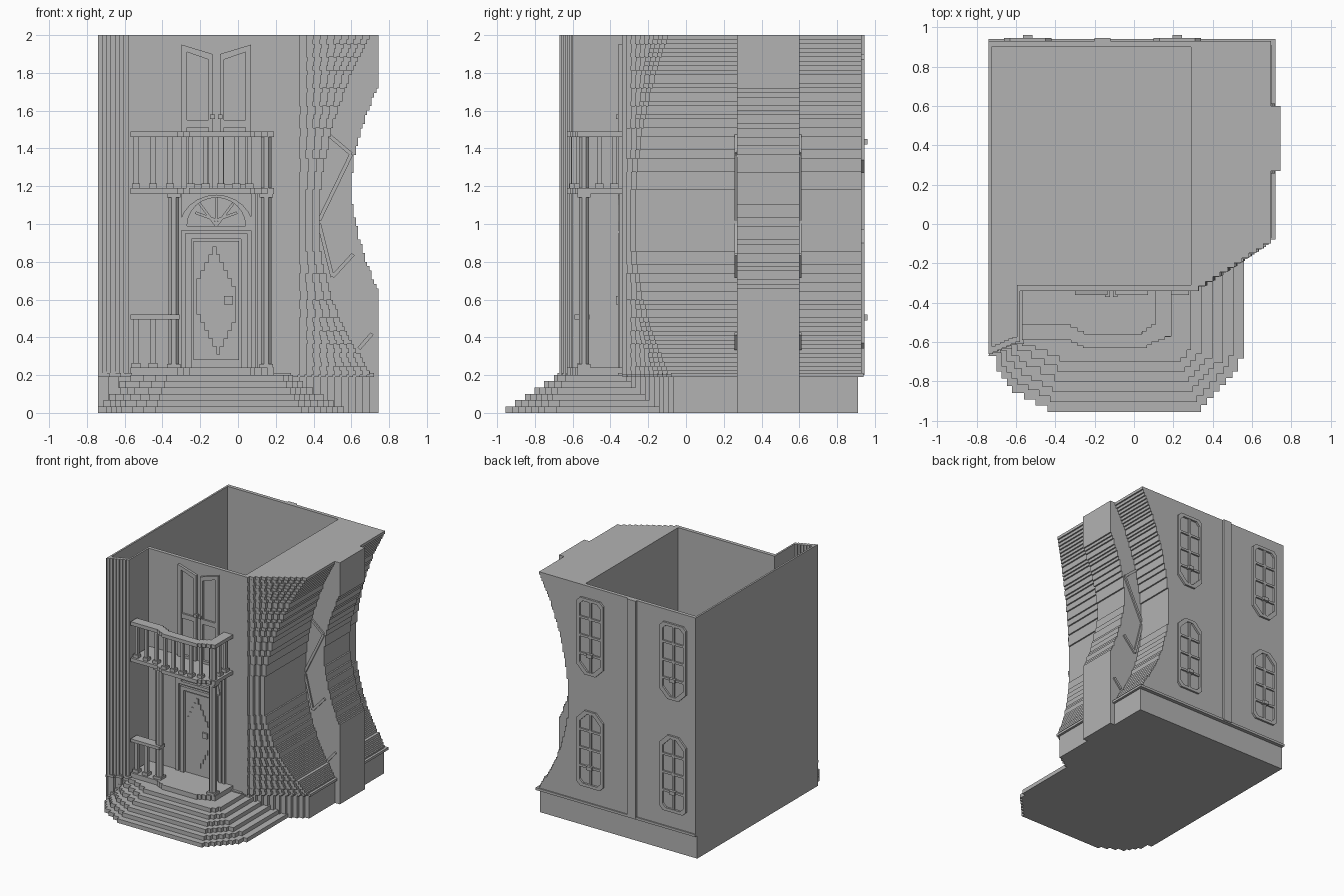
import bpy, math

cube = bpy.data.objects.get("Cube")
if cube:
    bpy.data.objects.remove(cube, do_unlink=True)

stone = bpy.data.materials.new("grey_stone")
stone.use_nodes = True
GREY = (0.45, 0.45, 0.45, 1)
stone.diffuse_color = GREY
stone.node_tree.nodes["Principled BSDF"].inputs["Base Color"].default_value = GREY


def make(name, verts, faces):
    me = bpy.data.meshes.new(name)
    me.from_pydata(verts, [], faces)
    me.materials.append(stone)
    ob = bpy.data.objects.new(name, me)
    bpy.context.collection.objects.link(ob)
    return ob


def stair(pts, s=0.024):
    """Turn sloped segments into small axis-aligned steps."""
    out = [pts[0]]
    for (x0, y0), (x1, y1) in zip(pts, pts[1:]):
        dx, dy = x1 - x0, y1 - y0
        n = max(1, round(min(abs(dx), abs(dy)) / s))
        for i in range(n):
            x, y = x0 + dx * (i + 1) / n, y0 + dy * (i + 1) / n
            if abs(dx) > 1e-5 and abs(dy) > 1e-5:
                out.append((x, out[-1][1]))
            out.append((x, y))
    return out


def prism(name, pts, a, b, axis="z"):
    """Extrude an outline: xy outline along z, or xz outline along y."""
    area = sum(p[0] * q[1] - q[0] * p[1] for p, q in zip(pts, pts[1:] + pts[:1]))
    if (area < 0) == (axis == "z"):
        pts = pts[::-1]
    n = len(pts)
    put = (lambda p, h: (p[0], p[1], h)) if axis == "z" else (lambda p, h: (p[0], h, p[1]))
    verts = [put(p, a) for p in pts] + [put(p, b) for p in pts]
    faces = [list(range(n))[::-1], list(range(n, 2 * n))]
    faces += [[i, (i + 1) % n, n + (i + 1) % n, n + i] for i in range(n)]
    return make(name, verts, faces)


def box(name, x0, x1, y0, y1, z0, z1):
    return prism(name, [(x0, y0), (x1, y0), (x1, y1), (x0, y1)], z0, z1)


def ring(name, outer, inner, y0, y1):
    """Frame in the xz plane between two outlines of equal length."""
    n = len(outer)
    verts = [(x, y, z) for y in (y0, y1) for loop in (outer, inner) for x, z in loop]
    faces = []
    for i in range(n):
        j = (i + 1) % n
        faces += [[i, j, n + j, n + i], [2 * n + j, 2 * n + i, 3 * n + i, 3 * n + j],
                  [j, i, 2 * n + i, 2 * n + j], [n + i, n + j, 3 * n + j, 3 * n + i]]
    return make(name, verts, faces)


def rect(x0, x1, z0, z1):
    return [(x0, z0), (x1, z0), (x1, z1), (x0, z1)]


def bar(name, p, q, w, y0, y1):
    """Straight strip of width w between two xz points."""
    l = math.dist(p, q)
    nx, nz = (p[1] - q[1]) / l * w / 2, (q[0] - p[0]) / l * w / 2
    return prism(name, [(p[0] - nx, p[1] - nz), (q[0] - nx, q[1] - nz),
                        (q[0] + nx, q[1] + nz), (p[0] + nx, p[1] + nz)], y0, y1, "y")


def layers(name, width, outline, z0, z1, step=0.0235):
    """Stack prisms whose width follows a curve, merging equal layers."""
    count = round((z1 - z0) / step)
    zs = [z0 + (z1 - z0) * i / count for i in range(count + 1)]
    ws = [round(width((a + b) / 2) / 0.012) * 0.012 for a, b in zip(zs, zs[1:])]
    start = 0
    for i in range(1, count + 1):
        if i == count or ws[i] != ws[start]:
            prism(name, outline(ws[start]), zs[start], zs[i])
            start = i


# Thin shell of the house with the stepped wing at the front
shell = stair([(0.31, -0.34), (-0.58, -0.34), (-0.58, -0.60), (-0.74, -0.67), (-0.74, 0.93), (0.31, 0.93)], 0.01)
shell += stair([(0.31, 0.90), (-0.725, 0.90), (-0.725, -0.62), (-0.595, -0.565), (-0.595, -0.31), (0.31, -0.31)], 0.01)
prism("house_shell", shell, 0.2, 2.0)


# Concave side mass with a stepped, chamfered front corner
def side_x(z):
    return min(0.70, 0.43 + (0.27 if z > 1 else 0.44) * (z - 1) ** 2)


def chamfer(x):
    return -0.34 + (x - 0.29) * 0.65


layers("side_mass", side_x, lambda x: stair([(0.29, 0.93), (0.29, -0.34), (x, chamfer(x)), (x, 0.93)]), 0.2, 2.0)


# Curved side pier with zigzag ribs
def pier_x(z):
    return min(0.74, 0.60 + 0.14 * (abs(z - 1.2) / (0.52 if z > 1.2 else 0.55)) ** 1.7)


layers("side_pier", pier_x, lambda x: [(0.35, 0.27), (x, 0.27), (x, 0.60), (0.35, 0.60)], 0.0, 2.0)
for p, q in [((0.47, 1.48), (0.60, 1.37)), ((0.43, 1.02), (0.60, 1.37)),
             ((0.43, 1.0), (0.50, 0.72)), ((0.50, 0.72), (0.61, 0.84)), ((0.64, 0.34), (0.71, 0.42))]:
    bar("pier_rib", p, q, 0.02, 0.258, 0.612)

# Base block and its lip
base = [(-0.74, 0.91), (0.70, 0.91), (0.70, -0.07), (0.29, -0.34), (-0.58, -0.34), (-0.58, -0.60), (-0.74, -0.67)]
prism("base_block", stair(base), 0.0, 0.2)
lip = [(-0.74, 0.94), (0.72, 0.94), (0.72, -0.08), (0.28, -0.36), (-0.56, -0.36), (-0.56, -0.61), (-0.74, -0.68)]
prism("base_lip", stair(lip), 0.19, 0.21)
prism("floor", stair(base), 0.2, 0.22)

# Fanned entrance steps and landing
low = [(-0.74, -0.67), (-0.70, -0.75), (-0.62, -0.86), (-0.44, -0.955), (0.24, -0.955),
       (0.34, -0.92), (0.50, -0.75), (0.56, -0.62), (0.56, -0.1)]
high = [(-0.60, -0.60), (-0.57, -0.62), (-0.50, -0.64), (-0.38, -0.70), (0.18, -0.70),
        (0.24, -0.68), (0.27, -0.64), (0.29, -0.58), (0.29, -0.3)]
for i in range(6):
    t = i / 5
    pts = [(a[0] + (b[0] - a[0]) * t, a[1] + (b[1] - a[1]) * t) for a, b in zip(low, high)]
    prism("entrance_step", stair(pts, 0.03) + [(-0.58, -0.3)], 0.0, (i + 1) * 0.0335)
front_edge = stair([(-0.57, -0.59), (-0.35, -0.59), (-0.26, -0.63), (0.04, -0.63), (0.09, -0.60), (0.19, -0.56)], 0.015)
wall_ends = [(0.19, -0.33), (-0.57, -0.33)]
prism("landing", front_edge + wall_ends, 0.18, 0.24)

# Balcony slab and handrail
prism("balcony_slab", front_edge + wall_ends, 1.16, 1.19)
inner_edge = stair([(0.11, -0.33), (0.11, -0.51), (0.04, -0.56), (-0.22, -0.56), (-0.32, -0.51), (-0.57, -0.51)], 0.015)
prism("balcony_handrail", front_edge + [(0.19, -0.33)] + inner_edge, 1.46, 1.49)
for x, y in [(-0.54, -0.55), (-0.45, -0.55), (-0.36, -0.55), (-0.25, -0.595), (-0.17, -0.595),
             (-0.09, -0.595), (-0.01, -0.595), (0.06, -0.57), (0.15, -0.46), (0.15, -0.38)]:
    box("baluster", x - 0.012, x + 0.012, y - 0.012, y + 0.012, 1.19, 1.46)
    box("baluster_foot", x - 0.022, x + 0.022, y - 0.022, y + 0.022, 1.19, 1.215)

# Porch posts with feet and caps
for x in (-0.34, 0.15):
    post = [(x + 0.03 * math.cos(math.pi * (k + 0.5) / 4), -0.54 + 0.03 * math.sin(math.pi * (k + 0.5) / 4))
            for k in range(8)]
    prism("porch_post", post, 0.24, 1.46 if x > 0 else 1.16)
    for z in (0.24, 1.14):
        box("post_block", x - 0.035, x + 0.035, -0.575, -0.505, z, z + 0.02)

# Low porch rail
box("porch_rail", -0.57, -0.31, -0.59, -0.51, 0.495, 0.52)
for x in (-0.54, -0.45):
    box("porch_baluster", x - 0.015, x + 0.015, -0.565, -0.535, 0.24, 0.5)
    box("porch_baluster_foot", x - 0.025, x + 0.025, -0.575, -0.525, 0.24, 0.265)

# Front door with diamond panel, frame and handle
Y = -0.34
CX = -0.115
ring("door_frame", rect(-0.28, 0.05, 0.24, 0.95), rect(-0.245, 0.015, 0.24, 0.92), Y - 0.02, Y)
box("front_door", -0.235, 0.005, Y - 0.008, Y, 0.28, 0.91)
diamond = stair([(CX, 0.31), (-0.01, 0.52), (-0.01, 0.67), (CX, 0.88), (-0.22, 0.67), (-0.22, 0.52), (CX, 0.31)], 0.02)[:-1]
prism("door_diamond", diamond, Y - 0.016, Y, "y")
box("door_handle", -0.073, -0.027, Y - 0.03, Y, 0.575, 0.62)
for x in (-0.31, 0.08, 0.115):
    box("door_pilaster", x - 0.012, x + 0.012, Y - 0.015, Y, 0.24, 1.16)


# Arched fanlight above the door
def arch(rx, rz, z0):
    return [(CX + rx * math.cos(math.pi * k / 12), z0 + rz * math.sin(math.pi * k / 12)) for k in range(13)]


ring("fanlight_arch", arch(0.20, 0.19, 0.965), arch(0.155, 0.15, 0.99), Y - 0.02, Y)
for s in (-1, 1):
    bar("fanlight_bar", (CX, 0.99), (CX + s * 0.09, 1.11), 0.014, Y - 0.012, Y)
    bar("fanlight_bar", (CX + s * 0.11, 1.06), (CX, 1.02), 0.014, Y - 0.012, Y)
bar("fanlight_bar", (CX, 0.99), (CX, 1.14), 0.014, Y - 0.012, Y)

# Pair of balcony doors, mirrored
for s in (-1, 1):
    def leaf(x0, x1, z0, za, zb):
        return [(CX + s * x0, z0), (CX + s * x1, z0), (CX + s * x1, zb), (CX + s * x0, za)][::s]

    ring("balcony_door_frame", leaf(0.02, 0.185, 1.19, 1.90, 1.95), leaf(0.04, 0.155, 1.21, 1.87, 1.91), Y - 0.02, Y)
    box("balcony_door_rail", CX + s * 0.1 - 0.06, CX + s * 0.1 + 0.06, Y - 0.015, Y, 1.51, 1.55)
    box("balcony_door_knob", CX + s * 0.02 - 0.012, CX + s * 0.02 + 0.012, Y - 0.03, Y, 1.555, 1.58)


# Rear windows with glazing bars, and the centre pilaster
def clipped(cx, cz, w, h, top, bottom):
    return [(cx - w + bottom, cz - h), (cx + w - bottom, cz - h), (cx + w, cz - h + bottom), (cx + w, cz + h - top),
            (cx + w - top, cz + h), (cx - w + top, cz + h), (cx - w, cz + h - top), (cx - w, cz - h + bottom)]


for cx in (-0.54, 0.22):
    for cz, top, bottom in ((1.585, 0.03, 0.07), (0.655, 0.07, 0.03)):
        ring("rear_window_frame", clipped(cx, cz, 0.12, 0.315, top, bottom),
             clipped(cx, cz, 0.095, 0.29, top, bottom), 0.925, 0.946)
        box("rear_window_mullion", cx - 0.01, cx + 0.01, 0.925, 0.943, cz - 0.3, cz + 0.3)
        for k in (-1, 0, 1):
            z = cz + k * 0.15
            box("rear_window_bar", cx - 0.1, cx + 0.1, 0.925, 0.943, z - 0.009, z + 0.009)
        box("rear_window_latch", cx - 0.025, cx + 0.025, 0.925, 0.96, cz - 0.165, cz - 0.135)
box("rear_pilaster", -0.2, -0.12, 0.92, 0.946, 0.2, 2.0)
